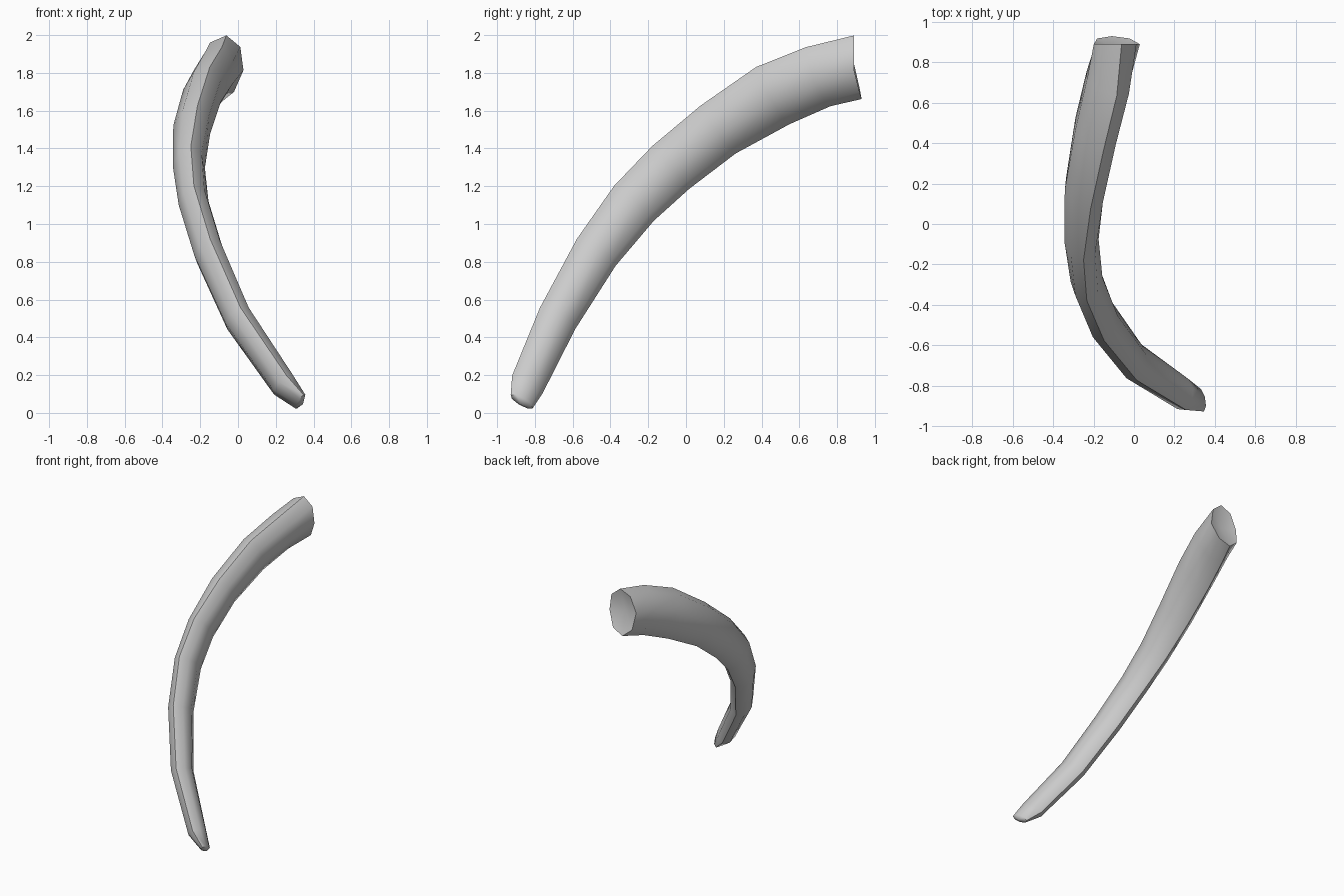
import bpy, bmesh, math
from mathutils import Vector

if "Cube" in bpy.data.objects:
    bpy.data.objects.remove(bpy.data.objects["Cube"])

SIDES = 8
OUTWARD = Vector((0, -0.7, 0.7))

# Stations from lower tip to upper head: x, y, z, half width, half depth, twist in degrees
stations = [
    (.33, -.87, .06, .03, .07, 0),
    (.24, -.84, .15, .065, .095, 0),
    (0, -.68, .5, .075, .11, 0),
    (-.155, -.475, .85, .08, .125, 0),
    (-.235, -.275, 1.11, .08, .14, 0),
    (-.26, -.08, 1.3, .085, .15, 4),
    (-.245, .17, 1.5, .1, .16, 10),
    (-.19, .46, 1.68, .105, .18, 10),
    (-.13, .7, 1.78, .11, .175, 9),
    (-.085, .89, 1.83, .115, .17, 8),
]
centres = [Vector(s[:3]) for s in stations]
last = len(stations) - 1


def frame(i):
    """Direction of the shaft, and the width and depth axes of its section."""
    along = (centres[min(i + 1, last)] - centres[max(i - 1, 0)]).normalized()
    if i == last:
        along = Vector((0, 1, 0))
    depth = (OUTWARD - along * OUTWARD.dot(along)).normalized()
    width = depth.cross(along).normalized()
    if width.x < 0:
        width = -width
    return along, width, depth


# Curved shaft lofted through the sections
bm = bmesh.new()
rings = []
for i, (x, y, z, half_w, half_d, twist) in enumerate(stations):
    along, width, depth = frame(i)
    t = math.radians(twist)
    ring = []
    for k in range(SIDES):
        a = 2 * math.pi * k / SIDES
        w, d = half_w * math.cos(a), half_d * math.sin(a)
        w, d = w * math.cos(t) + d * math.sin(t), d * math.cos(t) - w * math.sin(t)
        p = centres[i] + width * w + depth * d
        if i == last:  # lipped rim of the head, longer underneath
            p += along * (0.02 * abs(math.sin(a)) - 0.02 * math.sin(a))
        ring.append(bm.verts.new(p))
    rings.append(ring)

for low, high in zip(rings, rings[1:]):
    for k in range(SIDES):
        n = (k + 1) % SIDES
        bm.faces.new((low[k], low[n], high[n], high[k]))

# Hollowed head and blunt tip
for i, push in ((0, -0.02), (last, -0.03)):
    hub = bm.verts.new(centres[i] + frame(i)[0] * push)
    for k in range(SIDES):
        bm.faces.new((rings[i][k], rings[i][(k + 1) % SIDES], hub))
bmesh.ops.recalc_face_normals(bm, faces=bm.faces)

mesh = bpy.data.meshes.new("rib_bone")
bm.to_mesh(mesh)
bm.free()
bone = bpy.data.objects.new("rib_bone", mesh)
bpy.context.collection.objects.link(bone)

# Plain grey bone
grey = bpy.data.materials.new("light_grey")
grey.use_nodes = True
colour = (0.6, 0.6, 0.6, 1)
grey.diffuse_color = colour
grey.node_tree.nodes["Principled BSDF"].inputs["Base Color"].default_value = colour
mesh.materials.append(grey)

bpy.context.view_layer.objects.active = bone
bone.select_set(True)
bpy.ops.object.shade_smooth_by_angle(angle=math.radians(50))
